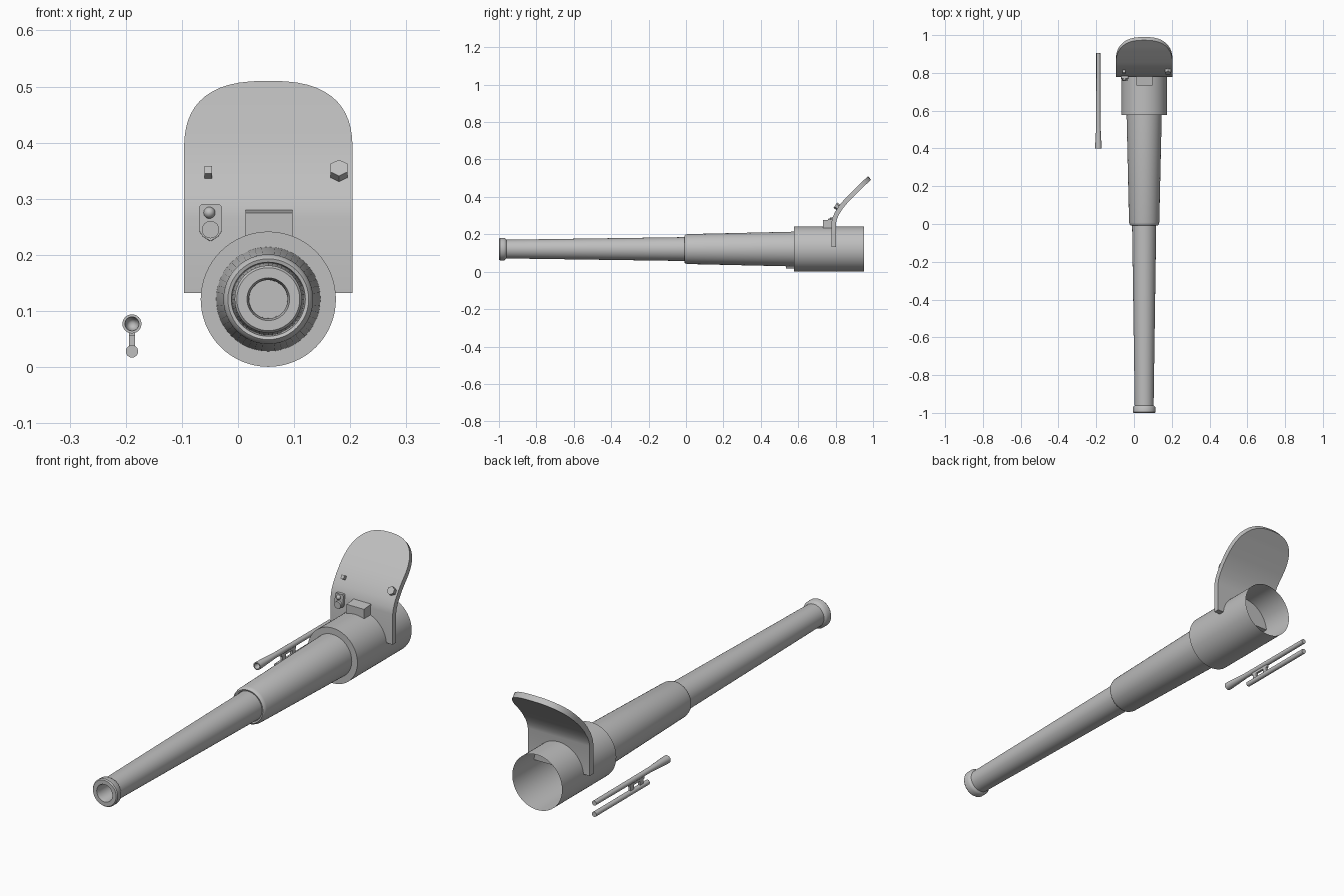
import bpy, bmesh, math
from mathutils import Vector, Matrix

if "Cube" in bpy.data.objects:
    bpy.data.objects.remove(bpy.data.objects["Cube"])

CX, CZ = 0.054, 0.121          # barrel axis
GREY = bpy.data.materials.new("steel_grey")
GREY.diffuse_color = (0.52, 0.52, 0.52, 1)
GREY.use_nodes = True
GREY.node_tree.nodes["Principled BSDF"].inputs["Base Color"].default_value = GREY.diffuse_color


def finish(name, bm, smooth=True):
    bmesh.ops.recalc_face_normals(bm, faces=bm.faces)
    me = bpy.data.meshes.new(name)
    bm.to_mesh(me)
    bm.free()
    me.materials.append(GREY)
    ob = bpy.data.objects.new(name, me)
    bpy.context.collection.objects.link(ob)
    if smooth:
        bpy.ops.object.select_all(action='DESELECT')
        ob.select_set(True)
        bpy.context.view_layer.objects.active = ob
        bpy.ops.object.shade_smooth_by_angle(angle=math.radians(30))
    return ob


def lathe(name, profile, x, z, sides=48):
    """Revolve (y, radius) points round an axis parallel to y; radius 0 closes an end."""
    bm = bmesh.new()
    rings = []
    for y, r in profile:
        if r == 0:
            rings.append([bm.verts.new((x, y, z))] * sides)
        else:
            rings.append([bm.verts.new((x + r * math.cos(a), y, z + r * math.sin(a)))
                          for a in (2 * math.pi * i / sides for i in range(sides))])
    for a, b in zip(rings, rings[1:]):
        for i in range(sides):
            j = (i + 1) % sides
            bm.faces.new(list(dict.fromkeys((a[i], a[j], b[j], b[i]))))
    return finish(name, bm)


def box(name, lo, hi, front_drop=0.0):
    """Box between two corners, optionally with its top sloping down to the front."""
    bm = bmesh.new()
    bmesh.ops.create_cube(bm, size=1)
    for v in bm.verts:
        low_front = front_drop if v.co.z > 0 and v.co.y < 0 else 0
        v.co = Vector([l + (h - l) * (c + 0.5) for l, h, c in zip(lo, hi, v.co)])
        v.co.z -= low_front
    return finish(name, bm, False)


def prism(name, outline, depth, matrix):
    """Extrude an outline in local xy along local z."""
    bm = bmesh.new()
    f = bm.faces.new([bm.verts.new((u, v, 0)) for u, v in outline])
    ext = bmesh.ops.extrude_face_region(bm, geom=[f])
    top = [g for g in ext["geom"] if isinstance(g, bmesh.types.BMVert)]
    bmesh.ops.translate(bm, verts=top, vec=(0, 0, depth))
    bm.transform(matrix)
    return finish(name, bm, False)


# Barrel with muzzle ring and bore
lathe("barrel", [(-0.86, 0), (-0.86, 0.034), (-0.985, 0.0345), (-1.0, 0.038), (-1.0, 0.056),
                 (-0.995, 0.06), (-0.972, 0.06), (-0.965, 0.056), (-0.96, 0.05),
                 (0.01, 0.064)], CX, CZ)

# Outer sleeve with rounded front lip
lathe("barrel_sleeve", [(0.01, 0.063), (-0.006, 0.066), (-0.008, 0.072), (-0.003, 0.077),
                        (0.008, 0.08), (0.58, 0.093)], CX, CZ)

# Breech: shoulder plus open tube
lathe("breech", [(0.577, 0.09), (0.577, 0.1205), (0.952, 0.1205)], CX, CZ, 64)


# Curved shield: profile (y, z) of the front face, lofted with a rounded top outline
PROFILE = [(0.778, 0.132), (0.778, 0.265), (0.783, 0.288), (0.795, 0.316), (0.818, 0.352),
           (0.845, 0.385), (0.88, 0.421), (0.925, 0.466), (0.973, 0.510)]


def shield_y(z):
    for (y0, z0), (y1, z1) in zip(PROFILE, PROFILE[1:]):
        if z <= z1:
            return y0 + (y1 - y0) * (z - z0) / (z1 - z0)
    return PROFILE[-1][0]


def half_width(z):
    t = min(max((z - 0.385) / 0.125, 0), 1)
    return max(0.15 * (1 - t ** 2.6) ** (1 / 2.6), 0.008)


def shield_normal(z):
    a, b = max(z - 0.012, 0.132), min(z + 0.012, 0.51)
    return Vector((0, -(b - a), shield_y(b) - shield_y(a))).normalized()


heights = [p[1] for p in PROFILE[:6]]
heights += [0.385 + 0.125 * math.sin(math.pi / 2 * i / 14) for i in range(1, 15)]
bm = bmesh.new()
rows = []
for z in heights:
    w = half_width(z)
    back = shield_normal(z) * -0.025
    pts = [Vector((CX + s * w, shield_y(z), z)) for s in (-1, 1)]
    rows.append([bm.verts.new(p) for p in (pts[0], pts[1], pts[1] + back, pts[0] + back)])
for a, b in zip(rows, rows[1:]):
    for i in range(4):
        j = (i + 1) % 4
        bm.faces.new((a[i], a[j], b[j], b[i]))
bm.faces.new(rows[0])
bm.faces.new(rows[-1])
finish("shield", bm)


def on_shield(x, z):
    """Local frame on the shield front face, z axis pointing outward."""
    n = shield_normal(z)
    side = Vector((1, 0, 0))
    m = Matrix((side, n.cross(side), n)).transposed().to_4x4()
    m.translation = Vector((x, shield_y(z), z)) - n * 0.004
    return m


# Hexagonal bolt and small square stud on the shield
hexagon = [(0.0175 * math.sin(i * math.pi / 3), 0.0175 * math.cos(i * math.pi / 3))
           for i in range(6)]
prism("shield_bolt", hexagon, 0.022, on_shield(0.18, 0.345))
prism("shield_stud", [(-0.007, -0.008), (0.007, -0.008), (0.007, 0.008), (-0.007, 0.008)],
      0.02, on_shield(-0.053, 0.343))

# Sight bracket: pointed plate, round knob and eyepiece
plate = [(-0.014, -0.024), (0, -0.033), (0.014, -0.024), (0.0205, -0.014), (0.0205, 0.028),
         (0.016, 0.033), (-0.016, 0.033), (-0.0205, 0.028), (-0.0205, -0.014)]
prism("sight_plate", plate, 0.014, on_shield(-0.049, 0.257))
knob = [(0.77 - 0.012 * math.sin(a), 0.0105 * math.cos(a))
        for a in (math.pi / 2 * i / 5 for i in range(5))]
lathe("sight_knob", knob + [(0.758, 0)], -0.051, 0.275, 20)
lathe("sight_eyepiece", [(0.77, 0.0155), (0.757, 0.0155), (0.757, 0)], -0.049, 0.245, 24)

# Block on top of the breech
box("breech_block", (0.013, 0.733, 0.215), (0.097, 0.782, 0.28), 0.005)

# Separate double tube: flared upper tube, lower rod, connecting bracket
RX = -0.189
lathe("upper_tube", [(0.50, 0), (0.40, 0.0125), (0.40, 0.017), (0.415, 0.017), (0.52, 0.0115),
                     (0.905, 0.0105), (0.905, 0)], RX, 0.077, 24)
lathe("lower_rod", [(0.535, 0), (0.535, 0.011), (0.905, 0.011), (0.905, 0)], RX, 0.028, 24)
box("bracket_bar", (RX - 0.005, 0.565, 0.056), (RX + 0.005, 0.665, 0.07))
for y in (0.572, 0.638):
    box("bracket_post", (RX - 0.005, y, 0.033), (RX + 0.005, y + 0.022, 0.06))
